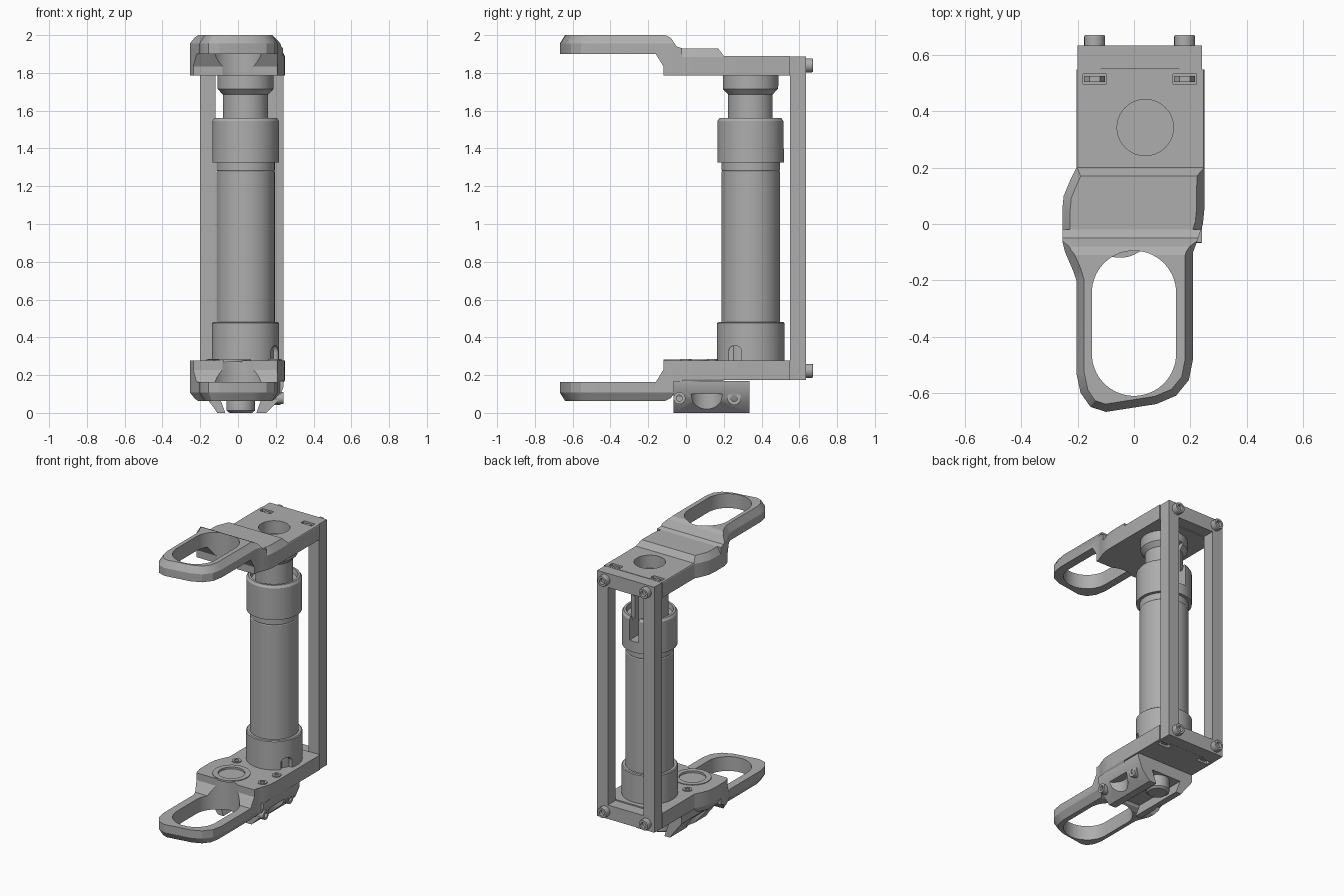
import bpy, bmesh, math
from mathutils import Vector, Matrix

if "Cube" in bpy.data.objects:
    bpy.data.objects.remove(bpy.data.objects["Cube"])

grey = bpy.data.materials.new("metal_grey")
grey.use_nodes = True
COLOUR = (0.42, 0.42, 0.42, 1)
grey.diffuse_color = COLOUR
grey.node_tree.nodes["Principled BSDF"].inputs["Base Color"].default_value = COLOUR


def make(name, bm):
    bmesh.ops.recalc_face_normals(bm, faces=bm.faces)
    mesh = bpy.data.meshes.new(name)
    bm.to_mesh(mesh)
    bm.free()
    mesh.materials.append(grey)
    obj = bpy.data.objects.new(name, mesh)
    bpy.context.collection.objects.link(obj)
    return obj


def loft(name, rings):
    """Closed solid through a stack of point rings."""
    bm = bmesh.new()
    loops = [[bm.verts.new(p) for p in ring] for ring in rings]
    n = len(loops[0])
    for a, b in zip(loops, loops[1:]):
        for i in range(n):
            j = (i + 1) % n
            bm.faces.new((a[i], a[j], b[j], b[i]))
    bm.faces.new(loops[0])
    bm.faces.new(loops[-1])
    return make(name, bm)


def turned(name, profile, centre, axis="Z", sides=64):
    """Stack of (radius, height) circles along an axis."""
    turn = {"Z": Matrix(), "Y": Matrix.Rotation(-math.pi / 2, 3, "X").to_4x4(),
            "X": Matrix.Rotation(math.pi / 2, 3, "Y").to_4x4()}[axis]
    angles = [2 * math.pi * i / sides for i in range(sides)]
    return loft(name, [[Vector(centre) + turn @ Vector((r * math.cos(t), r * math.sin(t), h))
                        for t in angles] for r, h in profile])


def box(name, x, y, z):
    return loft(name, [[(x[0], y[0], h), (x[1], y[0], h), (x[1], y[1], h), (x[0], y[1], h)]
                       for h in z])


def combine(obj, other, operation="DIFFERENCE", keep=False):
    mod = obj.modifiers.new("cut", "BOOLEAN")
    mod.operation, mod.solver, mod.object = operation, "EXACT", other
    bpy.context.view_layer.update()
    graph = bpy.context.evaluated_depsgraph_get()
    mesh = bpy.data.meshes.new_from_object(obj.evaluated_get(graph))
    obj.modifiers.clear()
    obj.data = mesh
    if not keep:
        bpy.data.objects.remove(other)
    return obj


def inset(points, d):
    out = []
    for i, p in enumerate(points):
        a = Vector(points[i - 1])
        b = Vector(points[(i + 1) % len(points)])
        t = (b - a).normalized()
        out.append((p[0] - t.y * d, p[1] + t.x * d))
    return out


# Plan outline shared by both end plates (counter-clockwise)
OUTLINE = [(-.205, .6), (-.205, .2), (-.225, .16), (-.25, .1), (-.255, .05), (-.255, -.06),
           (-.245, -.1), (-.215, -.17), (-.205, -.2), (-.205, -.53), (-.19, -.6),
           (-.155, -.65), (-.1, -.668), (.08, -.64), (.15, -.61), (.195, -.555),
           (.21, -.48), (.21, -.1), (.225, -.06), (.245, 0), (.25, .05), (.25, .6)]
BODY = [(-.12, 1.785), (.55, 1.785), (.55, 1.89), (.2, 1.89), (.17, 1.93), (-.12, 1.93)]
RING = [(-.7, 1.9), (-.16, 1.9), (-.12, 1.835), (-.02, 1.835), (-.02, 1.93), (-.05, 1.94),
        (-.08, 1.985), (-.11, 2), (-.7, 2)]
NUT_X = (-.14, .18)
AX, AY = .04, .343


def plate_part(name, profile, top):
    slim = inset(OUTLINE, .028)
    rings = [[(x, y, z) for x, y in pts] for pts, z in
             ((OUTLINE, 1.7), (OUTLINE, top - .045), (slim, top), (slim, 2.1))]
    part = loft(name, rings)
    side = loft("side_cutter", [[(x, y, z) for y, z in profile] for x in (-.4, .4)])
    combine(part, side, "INTERSECT")
    # Long rounded finger opening
    stadium = []
    for i in range(48):
        t = 2 * math.pi * (i + .5) / 48
        stadium.append((.15 * math.cos(t), -.353 + .15 * math.sin(t)
                        + math.copysign(.108, math.sin(t))))
    return combine(part, loft("opening_cutter", [[(x, y, z) for x, y in stadium]
                                                  for z in (1.6, 2.2)]))


def flip(obj):
    obj.data.transform(Matrix.Translation((0, 0, 2.063)) @ Matrix.Diagonal((1, 1, -1, 1)))
    obj.data.flip_normals()


for level in ("upper", "lower"):
    body = plate_part(level + "_plate", BODY, 1.93)
    ring = plate_part(level + "_handle_ring", RING, 2.0)
    parts = [body, ring]
    for x in NUT_X:
        combine(body, box("nut_cutter", (x - .042, x + .042), (.497, .533), (1.82, 1.95)))
        parts.append(turned(level + "_nut", [(.037, .505), (.037, .526)],
                            (x, 0, 1.85), "Y", 6))
    if level == "upper":
        combine(body, turned("bore_cutter", [(.1, 1.80), (.1, 2)], (AX, AY, 0)))
    else:
        for part in parts:
            flip(part)
        # Countersunk bore and screw pockets on the lower plate
        combine(body, turned("sink_cutter", [(.085, .235), (.085, .3)], (-.05, 0, 0)))
        turned("bore_ring", [(.12, .27), (.12, .283), (.085, .283), (.085, .27)], (-.05, 0, 0))
        turned("bore_screw", [(.055, .2), (.055, .26), (.035, .26), (.035, .24)], (-.05, 0, 0))
        for x, y in ((-.13, .17), (.2, .14), (.19, .0)):
            turned("plate_screw", [(.03, .26), (.03, .284), (.015, .284), (.015, .27)],
                   (x, y, 0), sides=24)

# Rear frame: two posts with cross bars
for side, x in (("right", (-.2, -.118)), ("left", (.16, .242))):
    box(side + "_post", x, (.55, .635), (.173, 1.888))
for level, z in (("upper", (1.79, 1.888)), ("lower", (.173, .27))):
    box(level + "_cross_bar", (-.2, .242), (.551, .634), z)
    mid = 1.84 if level == "upper" else .223
    for x in NUT_X:
        turned(level + "_frame_screw", [(.037, .62), (.037, .667), (.034, .672),
               (.02, .672), (.02, .65)], (x, 0, mid), "Y", 24)

# Grip barrel
turned("grip_tube", [(.155, .27), (.155, 1.275), (.152, 1.28), (.155, 1.285), (.155, 1.35)],
       (AX, AY, 0))
lower_collar = turned("lower_collar", [(.178, .27), (.178, .475), (.172, .48), (.15, .48)],
                      (AX, AY, 0))
combine(lower_collar, box("notch_cutter", (.165, .3), (.225, .295), (.25, .322)))
combine(lower_collar, turned("arch_cutter", [(.035, .165), (.035, .3)], (0, .26, .322), "X", 32))
upper_collar = turned("upper_collar", [(.176, 1.325), (.176, 1.545), (.165, 1.562),
                      (.15, 1.562), (.145, 1.53), (.1, 1.53)], (AX, AY, 0))
neck = turned("neck", [(.12, 1.5), (.12, 1.685), (.148, 1.715), (.148, 1.79)], (AX, AY, 0))
for part in (upper_collar, neck):
    combine(part, box("slot_cutter", (AX - .035, AX + .035), (.42, .56), (1.4, 1.73)))

# Clamp beneath the lower plate: dovetail jaws with a central channel
JAWS = [(-.2, .17), (-.2, .12), (-.13, .03), (-.11, 0), (.15, 0), (.21, .06), (.242, .14),
        (.242, .17)]
clamp = loft("clamp_block", [[(x, y, z) for x, z in JAWS] for y in (-.065, .335)])
CHANNEL = [(-.06, -.02), (.09, -.02), (.13, .09), (-.1, .09)]
combine(clamp, loft("channel_cutter", [[(x, y, z) for x, z in CHANNEL] for y in (-.2, .5)]))
for x in (-.19, .26):
    combine(clamp, turned("scallop_cutter", [(.09, -.05), (.09, .1)], (x, .11, 0)))
turned("clamp_knob", [(.06, .0), (.075, .012), (.075, .12), (.06, .17)], (.015, .25, 0))
for y, r, reach in ((-.035, .032, .24), (.255, .036, .225)):
    turned("clamp_screw", [(r, .12), (r, reach), (r * .5, reach), (r * .5, reach - .02)],
           (0, y, .078), "X", 24)

# Smooth round parts, keep sharp edges
bpy.ops.object.select_all(action="DESELECT")
for obj in bpy.context.collection.objects:
    if obj.type == "MESH" and obj.data.materials and obj.data.materials[0] == grey:
        obj.select_set(True)
        bpy.context.view_layer.objects.active = obj
bpy.ops.object.shade_smooth_by_angle(angle=math.radians(25))
